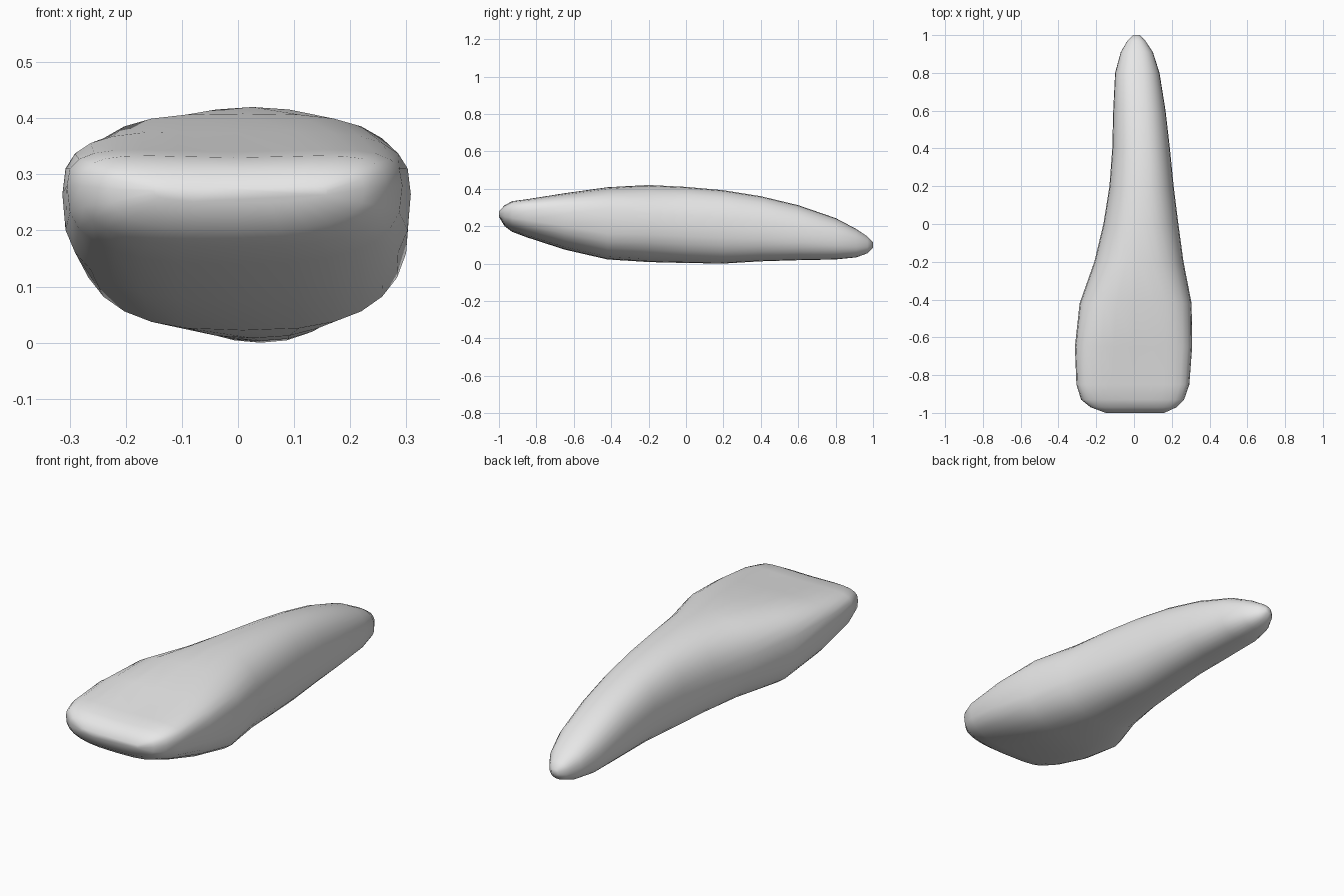
import bpy
import bmesh
from math import cos, sin, pi, copysign

if "Cube" in bpy.data.objects:
    bpy.data.objects.remove(bpy.data.objects["Cube"], do_unlink=True)

SIDES = 28

# Sections along the body: y, right x, left x, bottom, widest height, top, dish depth
SECTIONS = [
    (-1.0, -.15, .16, .25, .27, .285, .01),
    (-.97, -.23, .225, .2, .275, .325, .015),
    (-.93, -.28, .265, .17, .28, .355, .025),
    (-.85, -.305, .293, .14, .28, .37, .03),
    (-.65, -.313, .308, .075, .265, .4, .025),
    (-.42, -.288, .305, .022, .23, .423, .015),
    (-.2, -.21, .262, .008, .21, .42, 0),
    (0, -.162, .235, .003, .2, .41, 0),
    (.2, -.13, .21, .0, .19, .392, 0),
    (.4, -.115, .19, .012, .175, .36, 0),
    (.6, -.11, .167, .018, .15, .312, 0),
    (.8, -.1, .135, .022, .125, .243, 0),
    (.91, -.07, .1, .033, .11, .185, 0),
    (.97, -.035, .06, .055, .1, .145, 0),
    (1.0, -.005, .03, .085, .1, .115, 0),
]


def rounded(value, power):
    return copysign(abs(value) ** power, value)


def section_points(y, right, left, bottom, middle, top, dish):
    """Rounded cross-section with an optional shallow hollow on top."""
    centre, half = (left + right) / 2, (left - right) / 2
    power = .72 if dish else .86
    points = []
    for i in range(SIDES):
        angle = 2 * pi * i / SIDES
        across = rounded(cos(angle), power)
        up = rounded(sin(angle), power)
        if up > 0:
            z = middle + up * (top - middle) - dish * up * (1 - across ** 2)
        else:
            z = middle + up * (middle - bottom)
        points.append((centre + half * across, y, z))
    return points


# Tapered body, lofted through the sections and capped at both ends
bm = bmesh.new()
rings = [[bm.verts.new(p) for p in section_points(*s)] for s in SECTIONS]
for a, b in zip(rings, rings[1:]):
    for i in range(SIDES):
        j = (i + 1) % SIDES
        bm.faces.new((a[i], a[j], b[j], b[i]))
bm.faces.new(rings[0])
bm.faces.new(rings[-1])
bmesh.ops.recalc_face_normals(bm, faces=bm.faces)
for face in bm.faces:
    face.smooth = True

mesh = bpy.data.meshes.new("tapered_body")
bm.to_mesh(mesh)
bm.free()
body = bpy.data.objects.new("tapered_body", mesh)
bpy.context.collection.objects.link(body)

# Plain light grey finish
grey = bpy.data.materials.new("light_grey")
grey.use_nodes = True
colour = (.8, .8, .8, 1)
grey.diffuse_color = colour
grey.node_tree.nodes["Principled BSDF"].inputs["Base Color"].default_value = colour
mesh.materials.append(grey)
